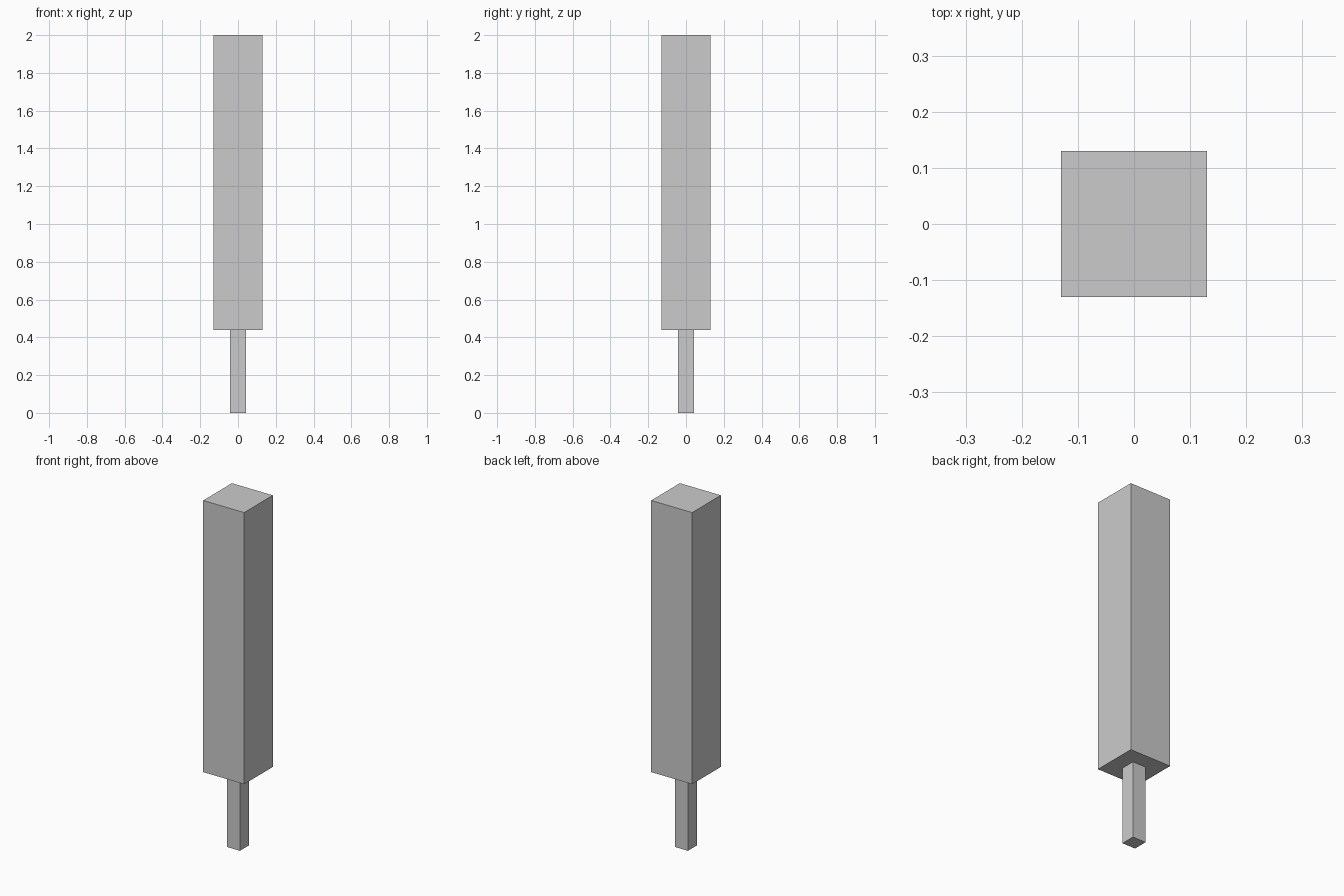
import bpy

if "Cube" in bpy.data.objects:
    bpy.data.objects.remove(bpy.data.objects["Cube"])


def box(name, width, z_bottom, z_top):
    """Square upright block centred on the z axis."""
    bpy.ops.mesh.primitive_cube_add(size=1, location=(0, 0, (z_bottom + z_top) / 2))
    obj = bpy.context.object
    obj.name = name
    obj.scale = (width, width, z_top - z_bottom)
    bpy.ops.object.transform_apply(location=False, rotation=False, scale=True)
    return obj


JOINT_Z = 0.44

# Thin square stem standing on the ground
box("stem", 0.083, 0.0, JOINT_Z)

# Thick square block on top of the stem
box("block", 0.26, JOINT_Z, 2.0)
